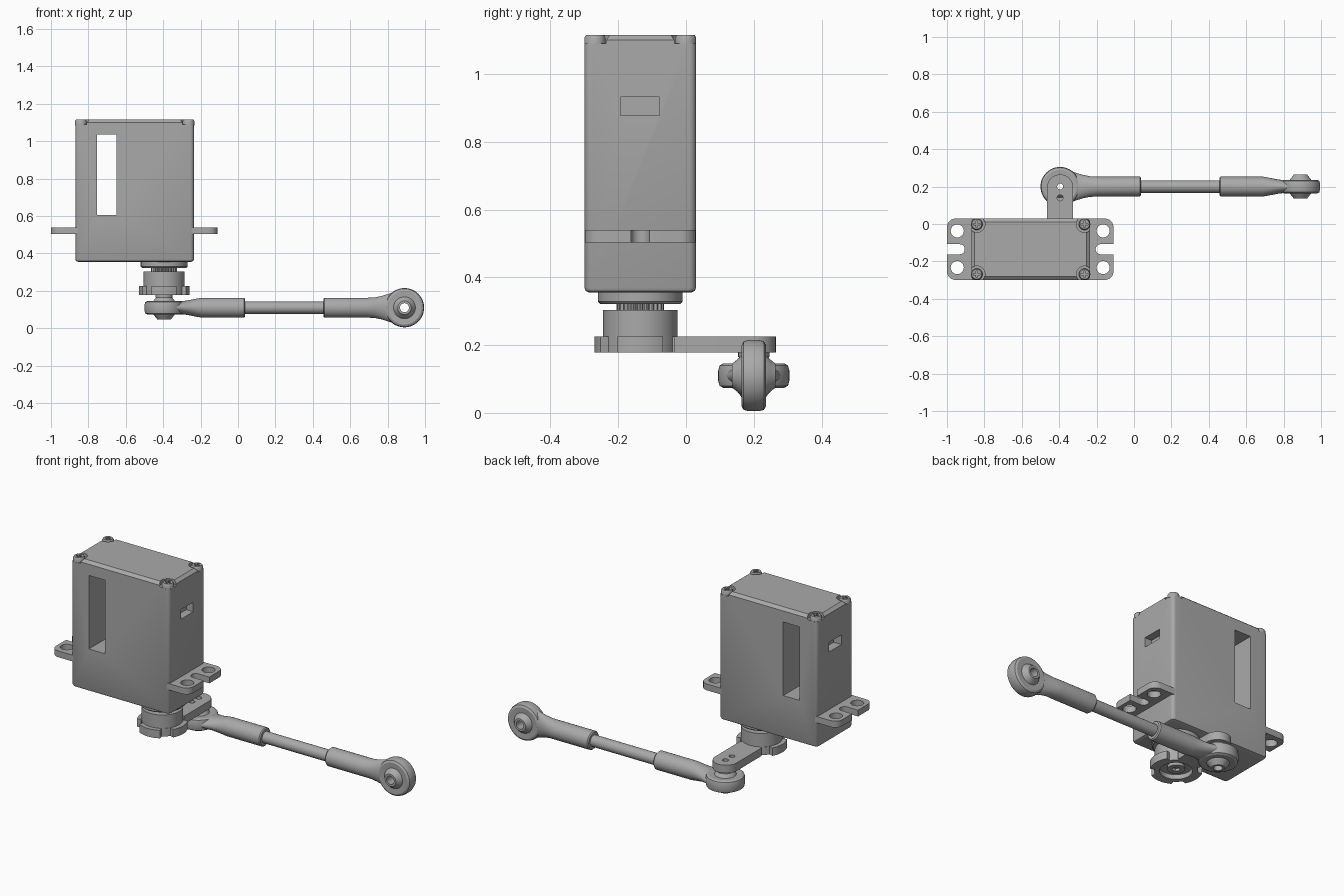
import bpy, bmesh, math
from mathutils import Matrix, Vector

old = bpy.data.objects.get("Cube")
if old:
    bpy.data.objects.remove(old)

grey = bpy.data.materials.new("plain grey")
grey.use_nodes = True
colour = (0.4, 0.4, 0.4, 1)
grey.diffuse_color = colour
grey.node_tree.nodes["Principled BSDF"].inputs["Base Color"].default_value = colour

BX, BY = -0.5525, -0.135     # case centre
SX = -0.395                  # output shaft x
RY, RZ = 0.2, 0.11           # linkage rod height and depth


def finish(bm, name, smooth=True):
    bmesh.ops.recalc_face_normals(bm, faces=bm.faces)
    mesh = bpy.data.meshes.new(name)
    bm.to_mesh(mesh)
    bm.free()
    ob = bpy.data.objects.new(name, mesh)
    bpy.context.collection.objects.link(ob)
    mesh.materials.append(grey)
    if smooth:
        shade(ob)
    return ob


def shade(ob):
    bpy.ops.object.select_all(action="DESELECT")
    ob.select_set(True)
    bpy.context.view_layer.objects.active = ob
    bpy.ops.object.shade_smooth_by_angle(angle=math.radians(32))


def loft(rings, name, closed=False):
    """Skin a list of equal point rings; cap the ends unless closed."""
    bm = bmesh.new()
    vs = [[bm.verts.new(p) for p in ring] for ring in rings]
    n = len(vs[0])
    pairs = list(zip(vs, vs[1:])) + ([(vs[-1], vs[0])] if closed else [])
    for a, b in pairs:
        for i in range(n):
            j = (i + 1) % n
            bm.faces.new((a[i], a[j], b[j], b[i]))
    if not closed:
        bm.faces.new(vs[0])
        bm.faces.new(vs[-1])
    return finish(bm, name)


def prism(outline, z0, z1, name):
    return loft([[(x, y, z) for x, y in outline] for z in (z0, z1)], name)


def polar(cx, cy, radius, n=48):
    """Closed outline whose radius may be a function of the angle."""
    pts = []
    for i in range(n):
        a = math.tau * i / n
        r = radius(a) if callable(radius) else radius
        pts.append((cx + r * math.cos(a), cy + r * math.sin(a)))
    return pts


def rounded_rect(cx, cy, hx, hy, r, n=6):
    pts = []
    for q, (sx, sy) in enumerate([(1, 1), (-1, 1), (-1, -1), (1, -1)]):
        for i in range(n + 1):
            a = math.pi / 2 * (q + i / n)
            pts.append((cx + sx * (hx - r) + r * math.cos(a),
                        cy + sy * (hy - r) + r * math.sin(a)))
    return pts


def turned(profile, frame, name, closed=False, n=48):
    """Turn (radius, height) points about the z axis of a frame."""
    rings = [[frame @ Vector((x, y, h)) for x, y in polar(0, 0, r, n)]
             for r, h in profile]
    return loft(rings, name, closed)


def box(x0, x1, y0, y1, z0, z1, name="cutter"):
    return prism([(x0, y0), (x1, y0), (x1, y1), (x0, y1)], z0, z1, name)


def cut(ob, cutters):
    for c in cutters:
        c.hide_render = True
        m = ob.modifiers.new("cut", "BOOLEAN")
        m.operation, m.solver, m.object = "DIFFERENCE", "EXACT", c
        bpy.context.view_layer.objects.active = ob
        bpy.ops.object.modifier_apply(modifier=m.name)
        bpy.data.objects.remove(c)
    shade(ob)


# Case: rounded block with chamfered lid and softened base
HX, HY = 0.3175, 0.165
layers = [(0.015, 0.355), (0.004, 0.36), (0, 0.37), (0, 1.1), (0.018, 1.115)]
case = loft([[(x, y, z) for x, y in
              rounded_rect(BX, BY, HX - d, HY - d, 0.02)] for d, z in layers], "case")
corners = [(BX + sx * 0.288, BY + sy * 0.134) for sx in (-1, 1) for sy in (-1, 1)]
cutters = [box(-0.755, -0.65, -0.4, 0.1, 0.605, 1.035)]           # through slot
cutters.append(box(-0.28, -0.2, -0.193, -0.078, 0.877, 0.933))    # side pocket
cutters.append(box(-0.9, -0.82, -0.193, -0.078, 0.877, 0.933))
cutters += [prism(polar(x, y, 0.044, 32), 1.09, 1.2, "cutter") for x, y in corners]
cut(case, cutters)

# Lid screws with cross recesses
for x, y in corners:
    screw = turned([(0.031, 1.085), (0.031, 1.108), (0.026, 1.116)],
                   Matrix.Translation((x, y, 0)), "lid_screw", n=24)
    cut(screw, [box(x - a, x + a, y - b, y + b, 1.105, 1.2)
                for a, b in ((0.018, 0.005), (0.005, 0.018))])

# Mounting flange with round holes and open slots
flange = prism(rounded_rect(-0.555, BY, 0.445, HY - 0.001, 0.045), 0.503, 0.54,
               "mounting_flange")
cutters = []
for s in (-1, 1):
    hx = -0.555 + s * 0.39
    cutters += [prism(polar(hx, BY + t * 0.098, 0.035, 32), 0.4, 0.6, "cutter")
                for t in (-1, 1)]
    cutters.append(prism(rounded_rect(hx + s * 0.06, BY, 0.1, 0.027, 0.026),
                         0.4, 0.6, "cutter"))
cut(flange, cutters)

# Output shaft: collar, splined gear, hub
shaft = Matrix.Translation((SX, BY, 0))
turned([(0.118, 0.322), (0.125, 0.329), (0.125, 0.36)], shaft, "shaft_collar")
prism(polar(SX, BY, lambda a: 0.07 if math.sin(24 * a + 0.3) > 0 else 0.062, 96),
      0.29, 0.335, "spline")
turned([(0.11, 0.212), (0.11, 0.303)], shaft, "horn_hub")


# Horn: four-lobed disc recessed underneath, with one long arm
def lobes(a):
    off = abs((a + math.pi / 4) % (math.pi / 2) - math.pi / 4)
    return 0.135 if off < math.radians(31) else 0.112


disc = prism(polar(SX, BY, lobes, 144), 0.178, 0.225, "horn_disc")
cut(disc, [prism(polar(SX, BY, 0.085), 0.1, 0.205, "cutter")])
tip = [(SX + 0.07 * math.cos(math.pi * i / 20), 0.195 + 0.07 * math.sin(math.pi * i / 20))
       for i in range(21)]
arm = prism([(SX + 0.07, BY + 0.1)] + tip + [(SX - 0.07, BY + 0.1)],
            0.178, 0.225, "horn_arm")
cut(arm, [prism(polar(SX, y, 0.016, 24), 0.1, 0.3, "cutter") for y in (0.2, 0.14)])
bolt = turned([(0.045, 0.188), (0.045, 0.215)], shaft, "horn_bolt", n=32)
cut(bolt, [prism(polar(SX, BY, 0.022, 6), 0.1, 0.203, "cutter")])

# Ball-joint rod ends: in each frame x runs along the rod, z through the eye
near = Matrix.Translation((SX, RY, RZ))
far = Matrix.Translation((0.89, RY, RZ)) @ Matrix(
    ((-1, 0, 0, 0), (0, 0, 1, 0), (0, 1, 0, 0), (0, 0, 0, 1)))
eye_profile = [(0.056, -0.034), (0.09, -0.036), (0.101, -0.03), (0.105, -0.015),
               (0.105, 0.015), (0.101, 0.03), (0.09, 0.036), (0.056, 0.034)]
ball = [(0.068 * math.cos(a), 0.068 * math.sin(a))
        for a in (math.radians(d) for d in range(-45, 46, 10))]
ball_profile = ([(0.024, -0.064), (0.036, -0.064), (0.04, -0.058)] + ball
                + [(0.04, 0.058), (0.036, 0.064), (0.024, 0.064)])
# distance from eye, half width, half thickness
neck = [(0.06, 0.083, 0.032), (0.085, 0.074, 0.034), (0.12, 0.063, 0.038),
        (0.16, 0.055, 0.046), (0.2, 0.053, 0.053), (0.427, 0.053, 0.053),
        (0.433, 0.047, 0.047)]
for side, frame in (("near", near), ("far", far)):
    turned(eye_profile, frame, side + "_rod_eye", closed=True)
    turned(ball_profile, frame, side + "_ball", closed=True)
    loft([[frame @ Vector((u, w * y, t * z)) for y, z in polar(0, 0, 1, 32)]
          for u, w, t in neck], side + "_rod_sleeve")

# Spacer between the near ball and the arm
turned([(0.024, 0.165), (0.046, 0.165), (0.046, 0.179), (0.024, 0.179)],
       Matrix.Translation((SX, RY, 0)), "ball_spacer", closed=True)

# Connecting rod
turned([(0.033, 0), (0.033, 0.46)],
       Matrix.Translation((0.02, RY, RZ)) @ Matrix.Rotation(math.pi / 2, 4, "Y"),
       "connecting_rod", n=32)
